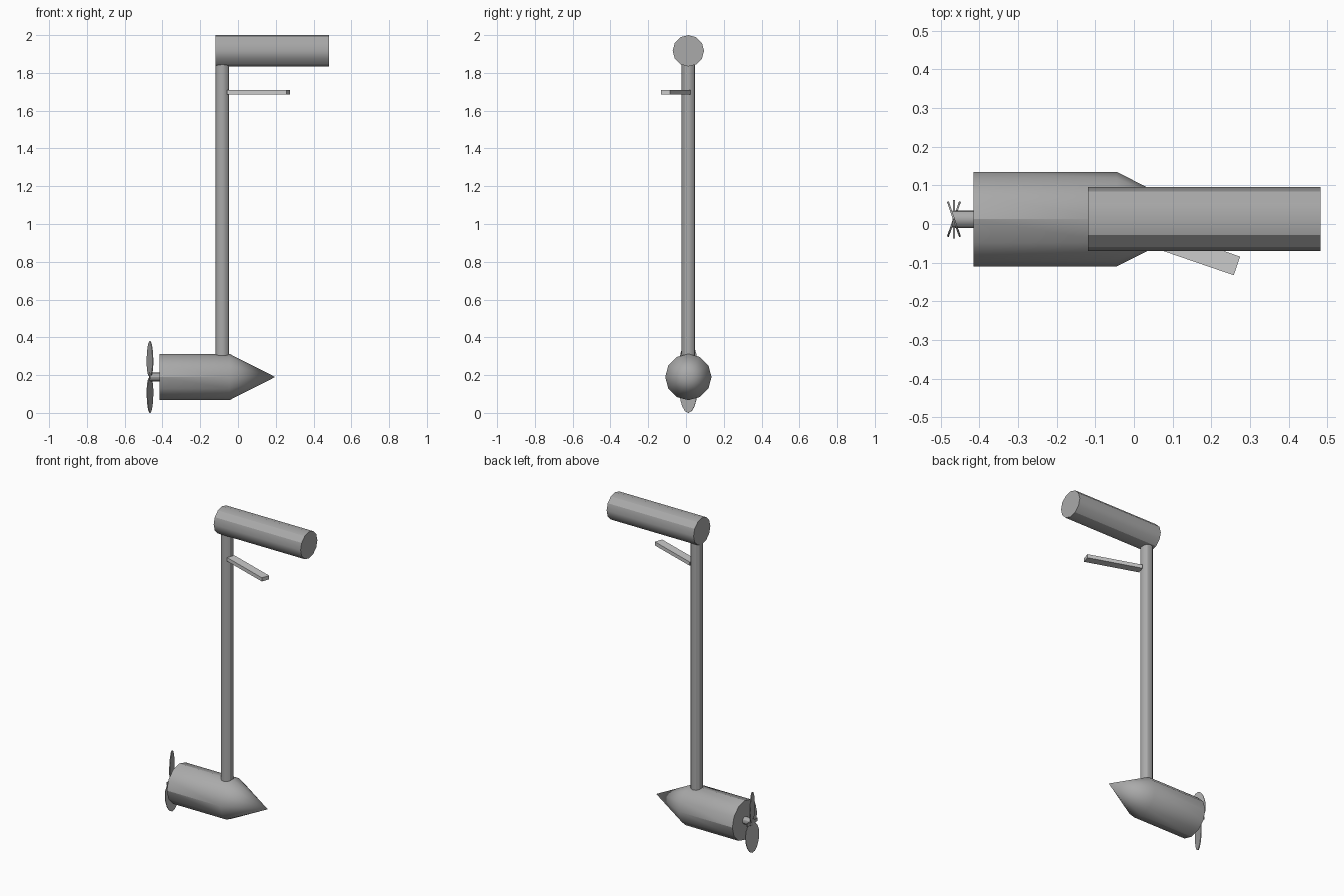
import bpy, bmesh, math
from mathutils import Matrix

if "Cube" in bpy.data.objects:
    bpy.data.objects.remove(bpy.data.objects["Cube"])

CY = 0.0125      # shared centre line in y
PROP_Z = 0.190   # propeller axis height

dark = bpy.data.materials.new("dark_grey")
dark.diffuse_color = (0.4, 0.4, 0.4, 1)
dark.use_nodes = True
dark.node_tree.nodes["Principled BSDF"].inputs["Base Color"].default_value = dark.diffuse_color


def finish(name, bm, smooth=True, mat=dark):
    bmesh.ops.recalc_face_normals(bm, faces=bm.faces[:])
    mesh = bpy.data.meshes.new(name)
    bm.to_mesh(mesh)
    bm.free()
    if mat:
        mesh.materials.append(mat)
    ob = bpy.data.objects.new(name, mesh)
    bpy.context.collection.objects.link(ob)
    if smooth:
        bpy.ops.object.select_all(action='DESELECT')
        ob.select_set(True)
        bpy.context.view_layer.objects.active = ob
        bpy.ops.object.shade_smooth_by_angle(angle=math.radians(30))
    return ob


def lathe(name, profile, origin, axis, sides=12):
    """Closed solid from (distance along axis, radius) pairs; radius 0 is a tip."""
    bm = bmesh.new()
    rings = []
    for d, r in profile:
        n = sides if r > 0 else 1
        rings.append([bm.verts.new((r * math.cos(2 * math.pi * i / sides),
                                    r * math.sin(2 * math.pi * i / sides), d))
                      for i in range(n)])
    for a, b in zip(rings, rings[1:]):
        for i in range(sides):
            j = (i + 1) % sides
            bm.faces.new((a[i], a[j], b[0]) if len(b) == 1 else (a[i], a[j], b[j], b[i]))
    for ring in (rings[0], rings[-1]):
        if len(ring) > 1:
            bm.faces.new(ring)
    rot = Matrix.Rotation(math.pi / 2, 4, 'Y') if axis == 'X' else Matrix()
    bm.transform(Matrix.Translation(origin) @ rot)
    return finish(name, bm)


def box(name, size, loc, turn=0, mat=dark):
    bm = bmesh.new()
    bmesh.ops.create_cube(bm, size=1)
    bm.transform(Matrix.Translation(loc) @ Matrix.Rotation(turn, 4, 'Z')
                 @ Matrix.Diagonal((*size, 1)))
    return finish(name, bm, smooth=False, mat=mat)


def blade(name, side, pitch):
    """Thin egg-shaped plate, widest towards the hub, pitched around its long axis."""
    bm = bmesh.new()
    bmesh.ops.create_cone(bm, cap_ends=True, segments=16, radius1=1, radius2=1, depth=1)
    bm.transform(Matrix.Rotation(math.pi / 2, 4, 'Y'))
    for v in bm.verts:
        v.co.z -= side * 0.15 * (1 - v.co.z ** 2)
    bm.transform(Matrix.Translation((-0.466, CY, PROP_Z + side * 0.0955))
                 @ Matrix.Rotation(pitch, 4, 'Z')
                 @ Matrix.Diagonal((0.005, 0.048, 0.0945, 1)))
    return finish(name, bm)


# motor pod with pointed nose
lathe("motor_pod", [(-0.415, 0.1225), (-0.045, 0.1225), (0.197, 0)], (0, CY, PROP_Z), 'X')
# upright shaft
lathe("upright_shaft", [(0.29, 0.036), (1.86, 0.036)], (-0.083, CY, 0), 'Z')
# control head
lathe("control_head", [(-0.119, 0.083), (0.482, 0.083)], (0, CY, 1.917), 'X')
# tiller handle in plain lighter grey
box("tiller_handle", (0.335, 0.051, 0.023), (0.108, -0.054, 1.697), math.radians(-19), None)
# propeller axle, cross piece and blades
lathe("propeller_axle", [(-0.47, 0.0225), (-0.41, 0.0225)], (0, CY, PROP_Z), 'X')
box("propeller_hub", (0.005, 0.1, 0.02), (-0.466, CY, PROP_Z))
for name, side in (("upper_blade", 1), ("lower_blade", -1)):
    blade(name, side, side * math.radians(19))
